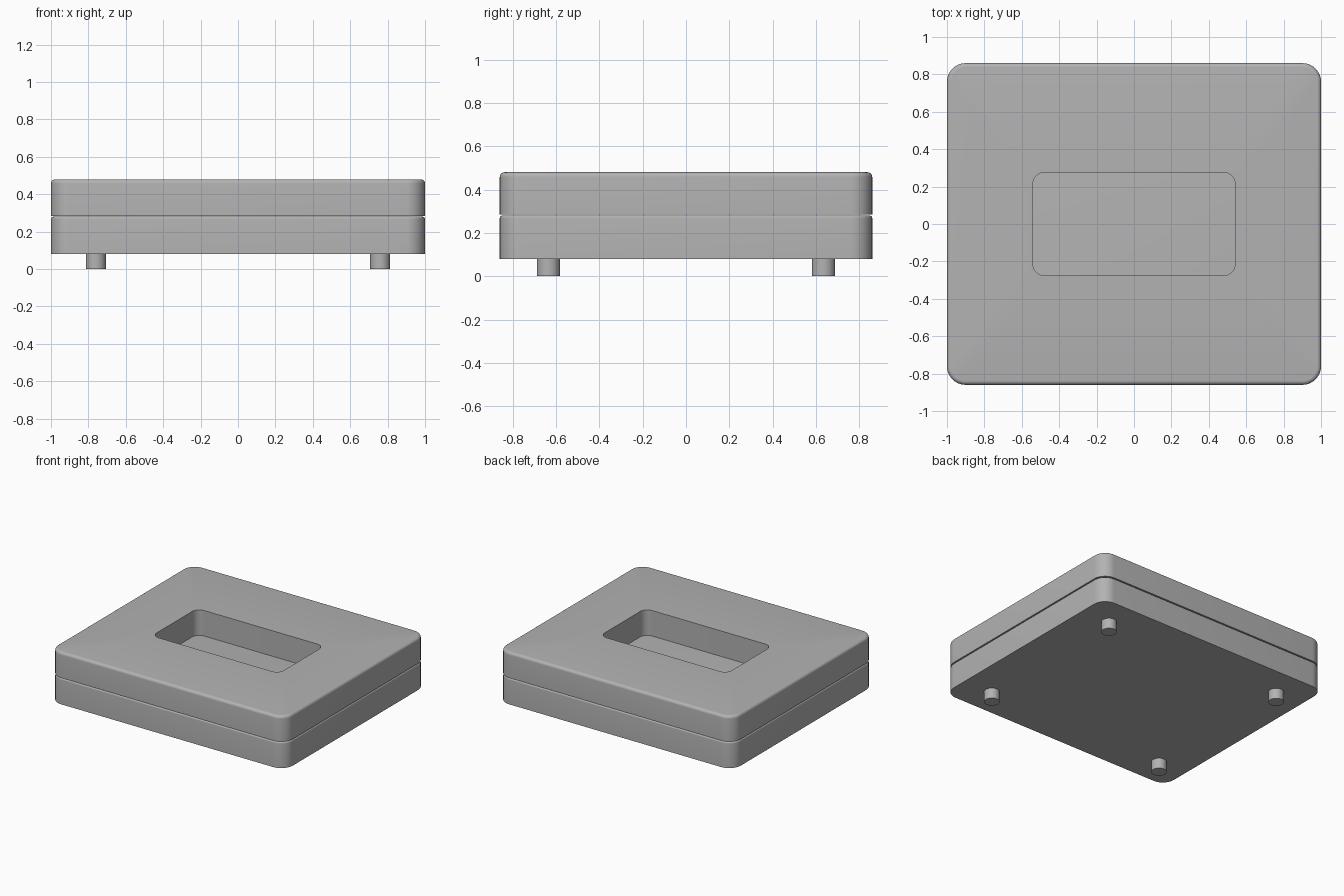
import bpy, bmesh, math

cube = bpy.data.objects.get("Cube")
if cube:
    bpy.data.objects.remove(cube, do_unlink=True)

grey = bpy.data.materials.new("plain grey")
grey.use_nodes = True
colour = (0.45, 0.45, 0.45, 1)
grey.diffuse_color = colour
grey.node_tree.nodes["Principled BSDF"].inputs["Base Color"].default_value = colour


def rounded_rect(half_x, half_y, radius, steps=10):
    points = []
    for i, (sx, sy) in enumerate([(1, 1), (-1, 1), (-1, -1), (1, -1)]):
        for k in range(steps + 1):
            a = math.pi / 2 * (i + k / steps)
            points.append((sx * (half_x - radius) + radius * math.cos(a),
                           sy * (half_y - radius) + radius * math.sin(a)))
    return points


def loft(bm, rings):
    """Join successive (outline, height) rings and return their vertex loops."""
    loops = [[bm.verts.new((x, y, z)) for x, y in pts] for pts, z in rings]
    for a, b in zip(loops, loops[1:]):
        for i in range(len(a)):
            j = (i + 1) % len(a)
            bm.faces.new((a[i], a[j], b[j], b[i]))
    return loops


def finish(bm, name):
    bmesh.ops.recalc_face_normals(bm, faces=bm.faces)
    mesh = bpy.data.meshes.new(name)
    bm.to_mesh(mesh)
    bm.free()
    mesh.materials.append(grey)
    obj = bpy.data.objects.new(name, mesh)
    bpy.context.collection.objects.link(obj)
    bpy.ops.object.select_all(action='DESELECT')
    obj.select_set(True)
    bpy.context.view_layer.objects.active = obj
    bpy.ops.object.shade_smooth_by_angle(angle=math.radians(35))
    return obj


def slab(name, bottom, top, fillet, window=None):
    """Rounded plate with a filleted top edge and an optional through window."""
    bm = bmesh.new()
    rings = [(rounded_rect(1, 0.86, 0.1), bottom)]
    for k in range(7):
        a = math.pi / 2 * k / 6
        inset = fillet * (1 - math.cos(a))
        rings.append((rounded_rect(1 - inset, 0.86 - inset, 0.1 - inset),
                      top - fillet + fillet * math.sin(a)))
    if window:
        # Down the window walls and back to the starting ring
        rings += [(rounded_rect(*window), top), (rounded_rect(*window), bottom)]
    loops = loft(bm, rings)
    if window:
        a, b = loops[-1], loops[0]
        for i in range(len(a)):
            j = (i + 1) % len(a)
            bm.faces.new((a[i], a[j], b[j], b[i]))
    else:
        bm.faces.new(loops[0])
        bm.faces.new(loops[-1])
    return finish(bm, name)


# Stacked plates
slab("base_plate", 0.08, 0.28, 0.012)
slab("window_frame", 0.284, 0.48, 0.022, window=(0.54, 0.275, 0.06))

# Four round feet
for side, x in (("left", 0.76), ("right", -0.76)):
    for end, y in (("front", -0.635), ("back", 0.635)):
        bm = bmesh.new()
        circle = rounded_rect(0.054, 0.054, 0.054, 8)
        foot = [(px + x, py + y) for px, py in circle]
        loops = loft(bm, [(foot, 0), (foot, 0.08)])
        for loop in loops:
            bm.faces.new(loop)
        bmesh.ops.remove_doubles(bm, verts=bm.verts, dist=0.0001)
        finish(bm, f"{end}_{side}_foot")
